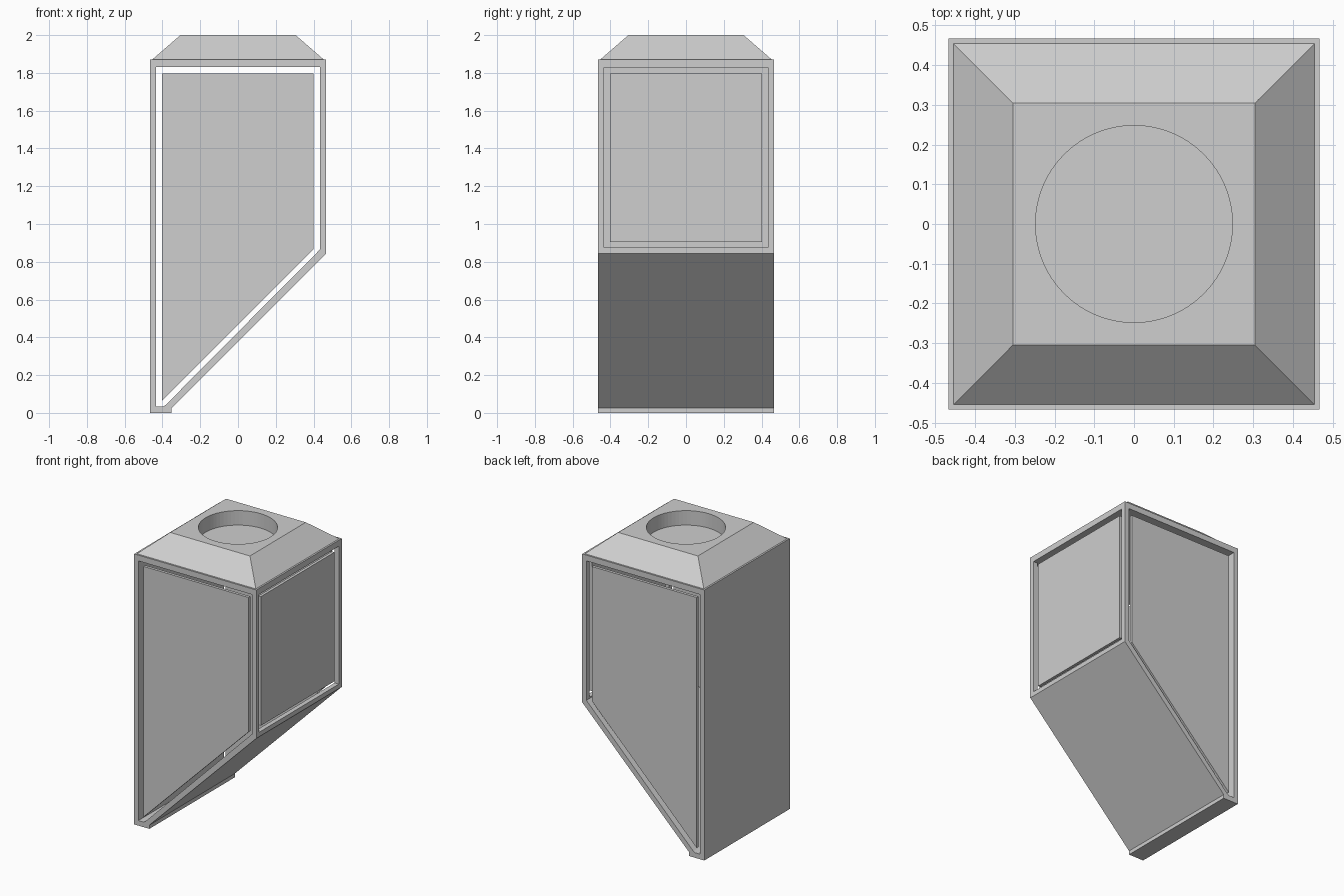
import bpy, bmesh
from math import pi, sqrt

if "Cube" in bpy.data.objects:
    bpy.data.objects.remove(bpy.data.objects["Cube"], do_unlink=True)

grey = bpy.data.materials.new("light grey")
grey.use_nodes = True
grey.diffuse_color = (0.62, 0.62, 0.62, 1)
grey.node_tree.nodes["Principled BSDF"].inputs["Base Color"].default_value = grey.diffuse_color


def finish(name, bm):
    bmesh.ops.recalc_face_normals(bm, faces=bm.faces)
    mesh = bpy.data.meshes.new(name)
    bm.to_mesh(mesh)
    bm.free()
    mesh.materials.append(grey)
    obj = bpy.data.objects.new(name, mesh)
    bpy.context.collection.objects.link(obj)
    return obj


def prism(name, profile, y0, y1):
    """Solid from an x-z outline spanning y0 to y1."""
    bm = bmesh.new()
    face = bm.faces.new([bm.verts.new((x, y0, z)) for x, z in profile])
    new = bmesh.ops.extrude_face_region(bm, geom=[face])["geom"]
    verts = [v for v in new if isinstance(v, bmesh.types.BMVert)]
    bmesh.ops.translate(bm, vec=(0, y1 - y0, 0), verts=verts)
    return finish(name, bm)


def box(name, x0, x1, y0, y1, z0, z1):
    return prism(name, [(x0, z0), (x1, z0), (x1, z1), (x0, z1)], y0, y1)


def tube(name, outer, inner, y):
    """Hollow sleeve between two x-z outlines with equal point counts."""
    bm = bmesh.new()
    loops = [[bm.verts.new((x, s, z)) for x, z in pts]
             for s in (-y, y) for pts in (outer, inner)]
    n = len(outer)
    for a, b in ((0, 1), (1, 3), (3, 2), (2, 0)):
        for i in range(n):
            j = (i + 1) % n
            bm.faces.new((loops[a][i], loops[a][j], loops[b][j], loops[b][i]))
    return finish(name, bm)


def cone(name, r0, r1, z0, z1, sides, turn=0):
    bm = bmesh.new()
    bmesh.ops.create_cone(bm, cap_ends=True, segments=sides,
                          radius1=r0, radius2=r1, depth=z1 - z0)
    obj = finish(name, bm)
    obj.location.z = (z0 + z1) / 2
    obj.rotation_euler.z = turn
    return obj


def cut(obj, cutter):
    mod = obj.modifiers.new("opening", "BOOLEAN")
    mod.operation = "DIFFERENCE"
    mod.solver = "EXACT"
    mod.object = cutter
    bpy.context.view_layer.update()
    bpy.context.view_layer.objects.active = obj
    bpy.ops.object.modifier_apply(modifier=mod.name)
    bpy.data.objects.remove(cutter, do_unlink=True)


# Housing: back wall, sloped underside, foot and top in one sleeve
W = 0.467
outer = [(-W, 0), (-0.351, 0), (-0.351, 0.026), (W, 0.844), (W, 1.87), (-W, 1.87)]
inner = [(-0.435, 0.035), (-0.395, 0.035), (-0.383, 0.042),
         (0.435, 0.866), (0.435, 1.83), (-0.435, 1.83)]
housing = tube("housing_frame", outer, inner, W)
cut(housing, box("window_cutter", 0.41, 0.5, -0.435, 0.435, 0.875, 1.828))

# Floating panels, slightly recessed in the three openings
panel = [(-0.402, 0.065), (0.4, 0.867), (0.4, 1.797), (-0.402, 1.797)]
prism("front_panel", panel, -W + 0.01, -W + 0.03)
prism("back_panel", panel, W - 0.03, W - 0.01)
box("side_panel", W - 0.03, W - 0.01, -0.402, 0.402, 0.905, 1.797)

# Tapered roof with a round recess
roof = cone("roof", 0.455 * sqrt(2), 0.305 * sqrt(2), 1.87, 2.0, 4, pi / 4)
cut(roof, cone("recess_cutter", 0.248, 0.248, 1.9, 2.1, 64))
